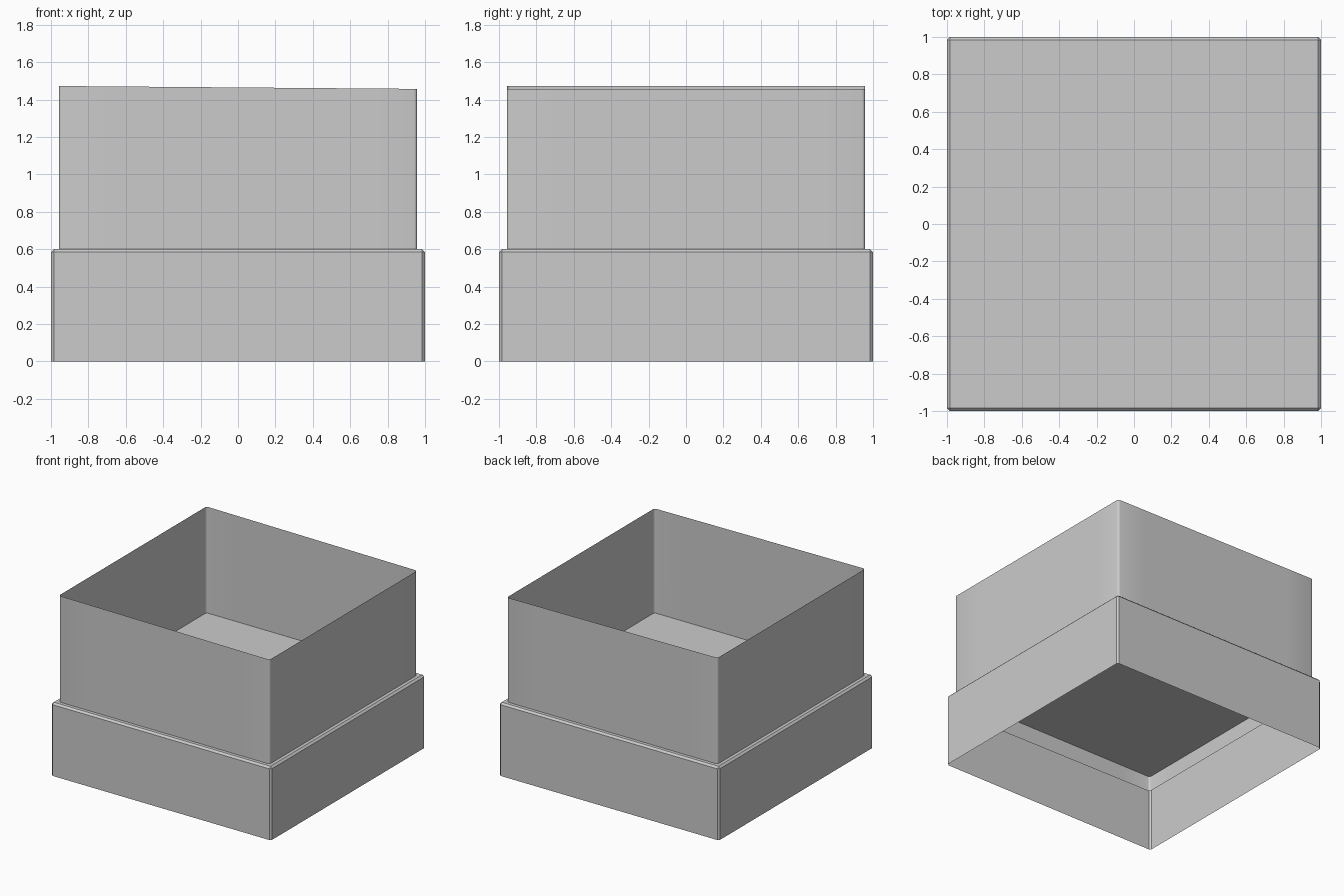
import bpy, bmesh, math

old = bpy.data.objects.get("Cube")
if old:
    bpy.data.objects.remove(old, do_unlink=True)

grey = bpy.data.materials.new("light grey")
grey.use_nodes = True
colour = (0.6, 0.6, 0.6, 1)
grey.diffuse_color = colour
grey.node_tree.nodes["Principled BSDF"].inputs["Base Color"].default_value = colour


def finish(bm, name):
    """Turn a bmesh into a named object with the shared material."""
    mesh = bpy.data.meshes.new(name)
    bm.to_mesh(mesh)
    bm.free()
    mesh.materials.append(grey)
    obj = bpy.data.objects.new(name, mesh)
    bpy.context.collection.objects.link(obj)
    return obj


def rounded_square(half, radius, steps, support):
    """Outline of a square with small round corners and a support point beside each."""
    points = []
    for corner in range(4):
        turn = corner * math.pi / 2
        local = [(half, support)]
        for i in range(steps + 1):
            a = i / steps * math.pi / 2
            c = half - radius
            local.append((c + radius * math.cos(a), c + radius * math.sin(a)))
        local.append((support, half))
        for x, y in local:
            points.append((x * math.cos(turn) - y * math.sin(turn),
                           x * math.sin(turn) + y * math.cos(turn)))
    return points


# Base: chamfered lid-like shell, closed on top and open underneath
height = 0.6
bm = bmesh.new()
bmesh.ops.create_cube(bm, size=2)
for v in bm.verts:
    v.co.z = height if v.co.z > 0 else 0
bottom = [f for f in bm.faces if f.normal.z < -0.5]
bmesh.ops.delete(bm, geom=bottom, context='FACES_ONLY')
edges = [e for e in bm.edges if len(e.link_faces) == 2]
bmesh.ops.bevel(bm, geom=edges, offset=0.015, segments=1, affect='EDGES')
finish(bm, "base_shell")

# Sleeve: thin open wall passing through the base, slightly lower on the left
bm = bmesh.new()
outline = rounded_square(0.958, 0.018, 3, 0.7)
slope = 0.008
rings = [[bm.verts.new((x, y, z - slope * x)) for x, y in outline]
         for z in (0.467, 1.465)]
n = len(outline)
for i in range(n):
    j = (i + 1) % n
    bm.faces.new((rings[0][i], rings[0][j], rings[1][j], rings[1][i])).smooth = True
finish(bm, "upper_sleeve")
